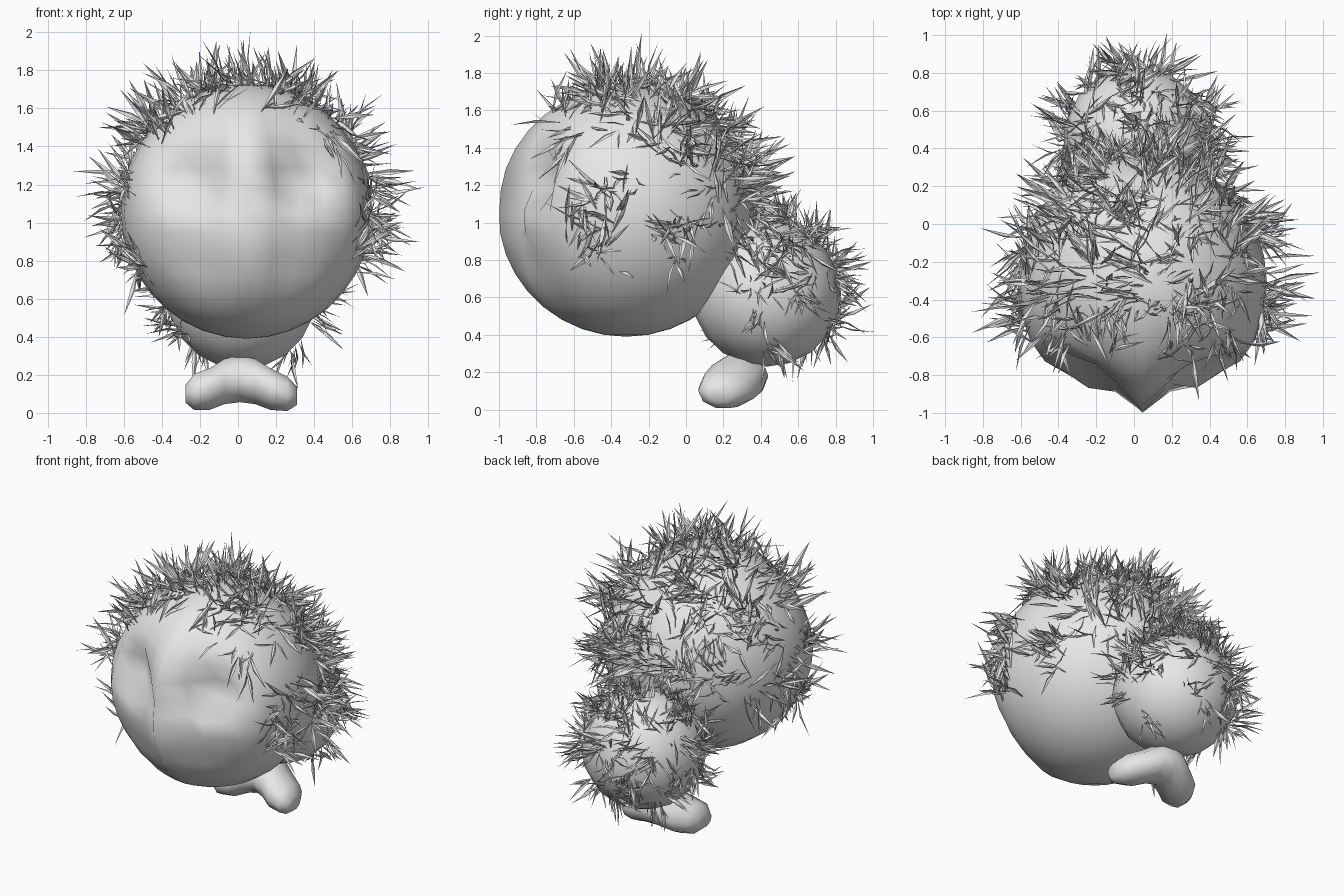
import bpy, bmesh, math, random
from mathutils import Vector

if "Cube" in bpy.data.objects:
    bpy.data.objects.remove(bpy.data.objects["Cube"])

random.seed(5)
grey = bpy.data.materials.new("soft_grey")
grey.diffuse_color = (0.8, 0.8, 0.8, 1)
grey.use_nodes = True
grey.node_tree.nodes["Principled BSDF"].inputs["Base Color"].default_value = grey.diffuse_color


def finish(name, bm, smooth=True):
    bmesh.ops.recalc_face_normals(bm, faces=bm.faces[:])
    me = bpy.data.meshes.new(name)
    bm.to_mesh(me)
    bm.free()
    me.materials.append(grey)
    for p in me.polygons:
        p.use_smooth = smooth
    ob = bpy.data.objects.new(name, me)
    bpy.context.collection.objects.link(ob)
    return ob


def bump(x, z, cx, cz, w):
    return math.exp(-((x - cx) ** 2 + (z - cz) ** 2) / (w * w))


def noise_vec(s):
    return Vector([random.gauss(0, s) for _ in range(3)])


HEAD_C, HEAD_R = Vector((0.045, -0.32, 1.06)), Vector((0.66, 0.685, 0.67))
BODY_C, BODY_R = Vector((0.02, 0.43, 0.62)), Vector((0.40, 0.40, 0.39))


def head_point(d):
    """Round head with a central keel, eye hollows and cheeks on the front."""
    p = Vector([HEAD_C[i] + HEAD_R[i] * d[i] for i in range(3)])
    front = min(1.0, max(0.0, -d.y) * 1.3)
    if front > 0:
        ax = abs(p.x - 0.045)
        side = min(ax / 0.16, 1) * max(0, 1 - max(0, ax - 0.28) / 0.3)
        upper = min(max((p.z - 0.45) / 0.4, 0), 1) * min(max((1.85 - p.z) / 0.5, 0), 1)
        push = 0.10 * side * upper
        push += 0.17 * bump(ax, p.z, 0.31, 1.22, 0.13)
        push += 0.07 * bump(ax, p.z, 0.15, 1.10, 0.10)
        push -= 0.09 * bump(ax, p.z, 0.26, 1.03, 0.09)
        p.y += push * front
    return p


def body_point(d):
    return Vector([BODY_C[i] + BODY_R[i] * d[i] for i in range(3)])


def ball(name, point, segs, rings):
    bm = bmesh.new()
    bmesh.ops.create_uvsphere(bm, u_segments=segs, v_segments=rings, radius=1)
    for v in bm.verts:
        v.co = point(v.co.normalized())
    return finish(name, bm)


ball("head", head_point, 28, 18)
ball("body", body_point, 14, 10)

# Forked foot: one bent tube, lofted through rings (x, y, z, y radius, z radius)
path = [(-0.275, 0.18, 0.10, 0.07, 0.05), (-0.23, 0.20, 0.11, 0.13, 0.10),
        (-0.15, 0.23, 0.125, 0.16, 0.115), (-0.07, 0.27, 0.165, 0.16, 0.125),
        (0.01, 0.29, 0.18, 0.15, 0.13), (0.09, 0.27, 0.165, 0.16, 0.125),
        (0.17, 0.23, 0.125, 0.16, 0.115), (0.26, 0.20, 0.10, 0.135, 0.095),
        (0.31, 0.18, 0.09, 0.07, 0.05)]
bm = bmesh.new()
N = 10
loops = []
for x, y, z, ry, rz in path:
    loops.append([bm.verts.new((x, y + ry * math.cos(k * math.tau / N),
                                z + rz * math.sin(k * math.tau / N))) for k in range(N)])
for a, b in zip(loops, loops[1:]):
    for k in range(N):
        bm.faces.new((a[k], a[(k + 1) % N], b[(k + 1) % N], b[k]))
bm.faces.new(loops[0])
bm.faces.new(loops[-1][::-1])
finish("forked_foot", bm)


def blade(bm, root, direction, length, width):
    """Pointed, folded leaf with a raised midrib and a slight bend."""
    side = direction.cross(noise_vec(1)).normalized()
    up = side.cross(direction).normalized()
    mid = root + direction * length * 0.5
    base, tip = bm.verts.new(root), bm.verts.new(root + direction * length - up * length * 0.1)
    left = bm.verts.new(mid + side * width)
    right = bm.verts.new(mid - side * width)
    rib = bm.verts.new(mid + up * width * 0.6)
    for a, b, c in ((base, left, rib), (left, tip, rib), (tip, right, rib), (right, base, rib)):
        bm.faces.new((a, b, c))


def tuft(bm, point, d, blades, reach):
    """Loose fan of blades leaning one way out of the surface."""
    lean = noise_vec(0.6)
    for _ in range(blades):
        e = (d + noise_vec(0.07)).normalized()
        n = e * 0.55 + lean + noise_vec(0.5)
        out = n.dot(e)
        if out < 0.1:
            n += e * (0.1 - out)
        length = reach * random.uniform(0.45, 1.1)
        blade(bm, point(e) - e * 0.01, n.normalized(), length, length * random.uniform(0.04, 0.07))


def tufts(name, point, tries, keep, blades, reach, extra=()):
    """Evenly spread tufts, kept by a density rule, plus a few placed ones."""
    bm = bmesh.new()
    for i in range(tries):
        z = 1 - 2 * (i + 0.5) / tries
        a = i * 2.39996
        s = math.sqrt(1 - z * z)
        d = (Vector((s * math.cos(a), s * math.sin(a), z)) + noise_vec(0.08)).normalized()
        if random.random() < keep(d):
            tuft(bm, point, d, blades, reach)
    for d in extra:
        tuft(bm, point, Vector(d).normalized(), blades, reach)
    return finish(name, bm, False)


def head_density(d):
    if d.y < -0.4 or d.z < -0.2:
        return 0
    if d.y > 0.6 and d.z < -0.1:        # hidden against the body
        return 0
    if d.z > 0.6 and d.y > -0.3 or d.y > 0.45:
        return 1.0                      # crown and nape
    return 0.25


def body_density(d):
    if d.y < -0.55 or d.z < -0.75:
        return 0
    return 0.95 if d.z > -0.1 else 0.45


# Tufts on the brow, temples and jaw
placed = [(0.3, -0.6, 0.75), (-0.35, -0.55, 0.72), (0.62, -0.45, 0.6), (-0.6, -0.42, 0.62),
          (0.85, -0.4, -0.35), (0.92, -0.2, -0.3), (-0.9, -0.3, -0.45), (-0.9, -0.15, -0.55),
          (-0.85, -0.4, -0.5), (0.95, -0.3, 0.0), (-0.95, -0.3, 0.1), (0.85, 0.45, -0.3),
          (-0.95, -0.2, 0.25), (0.9, -0.15, 0.1)]
tufts("head_tufts", head_point, 240, head_density, 11, 0.28, placed)
tufts("body_tufts", body_point, 110, body_density, 10, 0.23)
